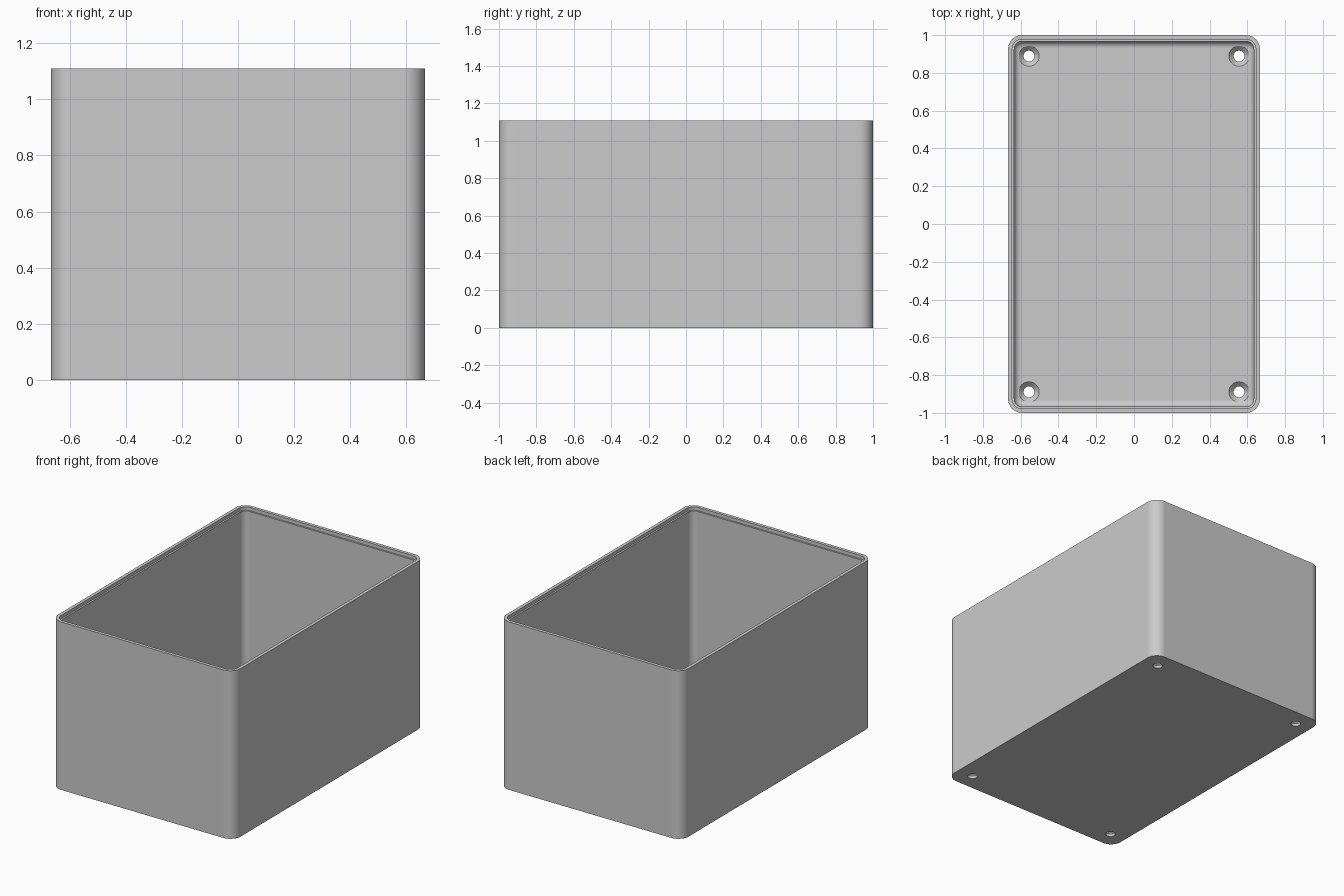
import bpy, bmesh
from math import sin, cos, pi, radians

default = bpy.data.objects.get("Cube")
if default:
    bpy.data.objects.remove(default, do_unlink=True)

HALF_X, HALF_Y, HEIGHT, CORNER = 0.667, 1.0, 1.11, 0.075
FLOOR, WALL, LIP, FILLET = 0.044, 0.033, 0.022, 0.035

grey = bpy.data.materials.new("light grey plastic")
grey.use_nodes = True
grey.diffuse_color = (0.6, 0.6, 0.6, 1)
grey.node_tree.nodes["Principled BSDF"].inputs["Base Color"].default_value = (0.6, 0.6, 0.6, 1)


def rounded_ring(inset, z, steps=10):
    """Rounded rectangle, moved inward from the outer wall."""
    r = CORNER - inset
    points = []
    for quarter, (sx, sy) in enumerate([(1, 1), (-1, 1), (-1, -1), (1, -1)]):
        for i in range(steps + 1):
            a = (quarter + i / steps) * pi / 2
            points.append((sx * (HALF_X - CORNER) + r * cos(a),
                           sy * (HALF_Y - CORNER) + r * sin(a), z))
    return points


def circle(x, y, r, z, n=40):
    return [(x + r * cos(2 * pi * i / n), y + r * sin(2 * pi * i / n), z) for i in range(n)]


def loft(bm, rings):
    """Join rings with side faces and cap both ends."""
    loops = [[bm.verts.new(p) for p in ring] for ring in rings]
    n = len(loops[0])
    for a, b in zip(loops, loops[1:]):
        for i in range(n):
            j = (i + 1) % n
            bm.faces.new((a[i], a[j], b[j], b[i]))
    bm.faces.new(loops[0][::-1])
    bm.faces.new(loops[-1])


def finish(bm, name):
    bmesh.ops.recalc_face_normals(bm, faces=bm.faces)
    mesh = bpy.data.meshes.new(name)
    bm.to_mesh(mesh)
    bm.free()
    mesh.materials.append(grey)
    obj = bpy.data.objects.new(name, mesh)
    bpy.context.collection.objects.link(obj)
    return obj


# Open box: outer wall, stepped rim, inner wall, filleted floor
profile = [(0, 0), (0, HEIGHT), (LIP, HEIGHT), (LIP, HEIGHT - LIP), (WALL, HEIGHT - LIP)]
for i in range(9):
    a = i / 8 * pi / 2
    profile.append((WALL + FILLET * (1 - cos(a)), FLOOR + FILLET * (1 - sin(a))))
bm = bmesh.new()
loft(bm, [rounded_ring(inset, z) for inset, z in profile])
box = finish(bm, "open_box")

# Countersunk screw holes in the four floor corners
bm = bmesh.new()
for x in (-0.556, 0.556):
    for y in (-0.889, 0.889):
        loft(bm, [circle(x, y, r, z) for r, z in
                  [(0.029, -0.05), (0.029, 0.018), (0.054, FLOOR), (0.054, 0.12)]])
cutter = finish(bm, "screw_hole_cutter")
cutter.hide_render = True

bpy.ops.object.select_all(action='DESELECT')
box.select_set(True)
bpy.context.view_layer.objects.active = box
cut = box.modifiers.new("screw holes", 'BOOLEAN')
cut.operation = 'DIFFERENCE'
cut.solver = 'EXACT'
cut.object = cutter
bpy.ops.object.modifier_apply(modifier=cut.name)
bpy.data.objects.remove(cutter, do_unlink=True)

# Smooth rounded corners, crisp rims, flat walls
bpy.ops.object.shade_smooth_by_angle(angle=radians(30))
flat = box.modifiers.new("flat walls", 'WEIGHTED_NORMAL')
flat.keep_sharp = True
